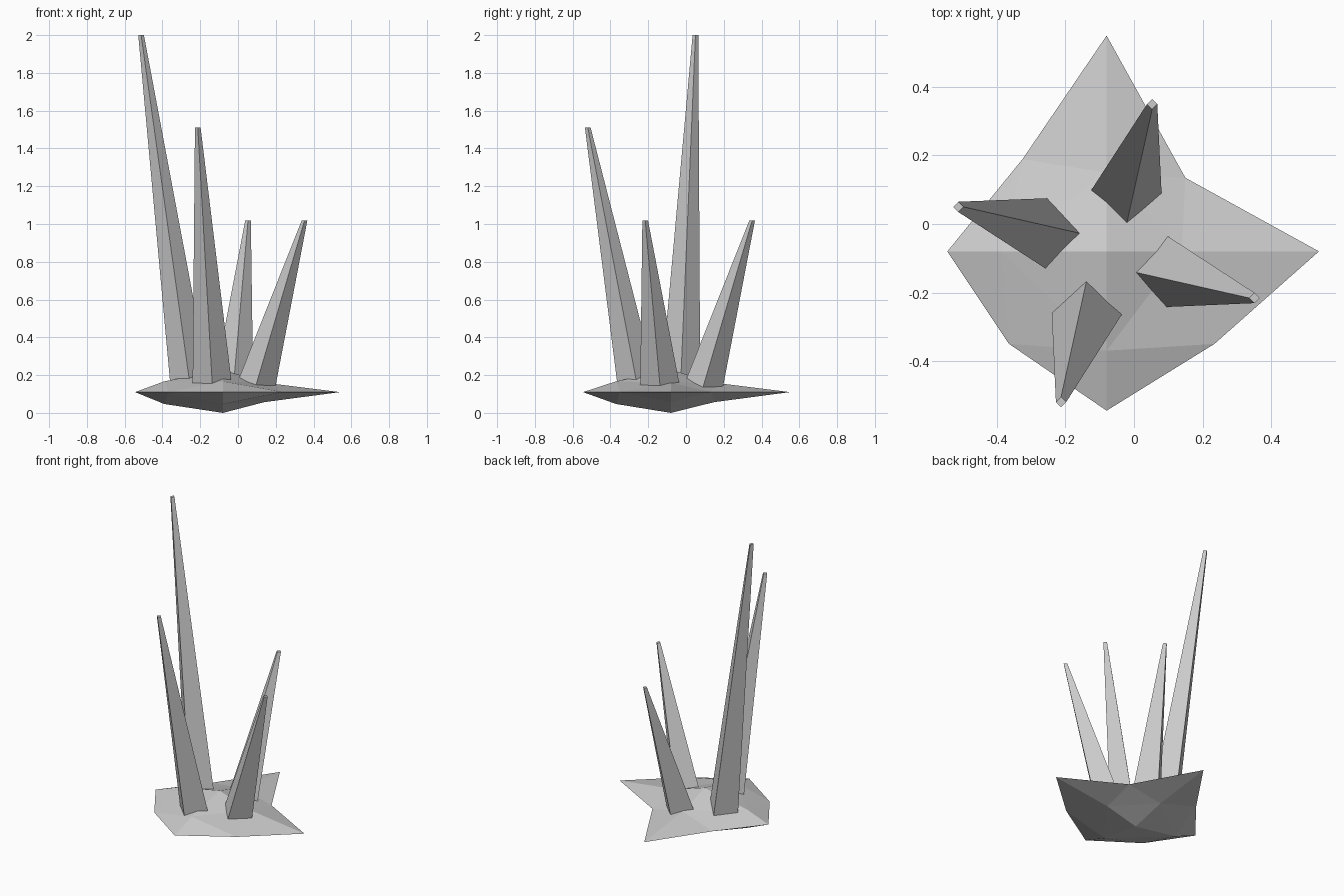
import bpy, bmesh
from mathutils import Vector

if "Cube" in bpy.data.objects:
    bpy.data.objects.remove(bpy.data.objects["Cube"])


def make_object(name, bm):
    bmesh.ops.recalc_face_normals(bm, faces=bm.faces)
    mesh = bpy.data.meshes.new(name)
    bm.to_mesh(mesh)
    bm.free()
    ob = bpy.data.objects.new(name, mesh)
    bpy.context.collection.objects.link(ob)
    return ob


# Rock base: an octahedron with each face split in four, irregular in plan
def rock_base():
    bm = bmesh.new()
    c, rim_z = -0.08, 0.11
    new = lambda x, y, z: bm.verts.new((x, y, z))
    # corners and rim midpoints, counter-clockwise from +x
    corners = [new(0.54, c, rim_z), new(c, 0.55, rim_z),
               new(-0.545, c, rim_z), new(c, -0.545, rim_z)]
    mids = [new(0.15, 0.135, rim_z), new(-0.325, 0.19, rim_z),
            new(-0.365, -0.35, rim_z), new(0.235, -0.35, rim_z)]
    for pole_z, near_z, far_z in ((0.228, 0.16, 0.167), (0.0, 0.057, 0.047)):
        pole = new(c, c, pole_z)
        ring = [new(0.14, c, near_z), new(c, 0.15, near_z),
                new(-0.39, c, far_z), new(c, -0.37, far_z)]
        for i in range(4):
            j = (i + 1) % 4
            a, b, m = corners[i], corners[j], mids[i]
            for tri in ((a, m, ring[i]), (m, b, ring[j]),
                        (ring[i], m, ring[j]), (ring[i], ring[j], pole)):
                bm.faces.new(tri)
    make_object("rock_base", bm)


# Spike: a leaning four-sided shaft tapering to a small blunt tip
def spike(name, foot, tip, foot_r=0.102, tip_r=0.015, sink=0.06):
    foot, tip = Vector(foot), Vector(tip)
    t = sink / (tip.z - foot.z)
    low, low_r = foot + (foot - tip) * t, foot_r + (foot_r - tip_r) * t
    bm = bmesh.new()
    rings = [[bm.verts.new((p.x + dx * r, p.y + dy * r, p.z))
              for dx, dy in ((1, 0), (0, 1), (-1, 0), (0, -1))]
             for p, r in ((low, low_r), (tip, tip_r))]
    for i in range(4):
        j = (i + 1) % 4
        bm.faces.new((rings[0][i], rings[0][j], rings[1][j], rings[1][i]))
    bm.faces.new(rings[0][::-1])
    bm.faces.new(rings[1])
    make_object(name, bm)


rock_base()
spike("tall_left_spike", (-0.26, -0.027, 0.19), (-0.513, 0.05, 2.0))
spike("front_spike", (-0.138, -0.265, 0.18), (-0.213, -0.52, 1.51))
spike("right_spike", (0.102, -0.14, 0.17), (0.352, -0.216, 1.018))
spike("back_spike", (-0.022, 0.1, 0.17), (0.053, 0.35, 1.018))
